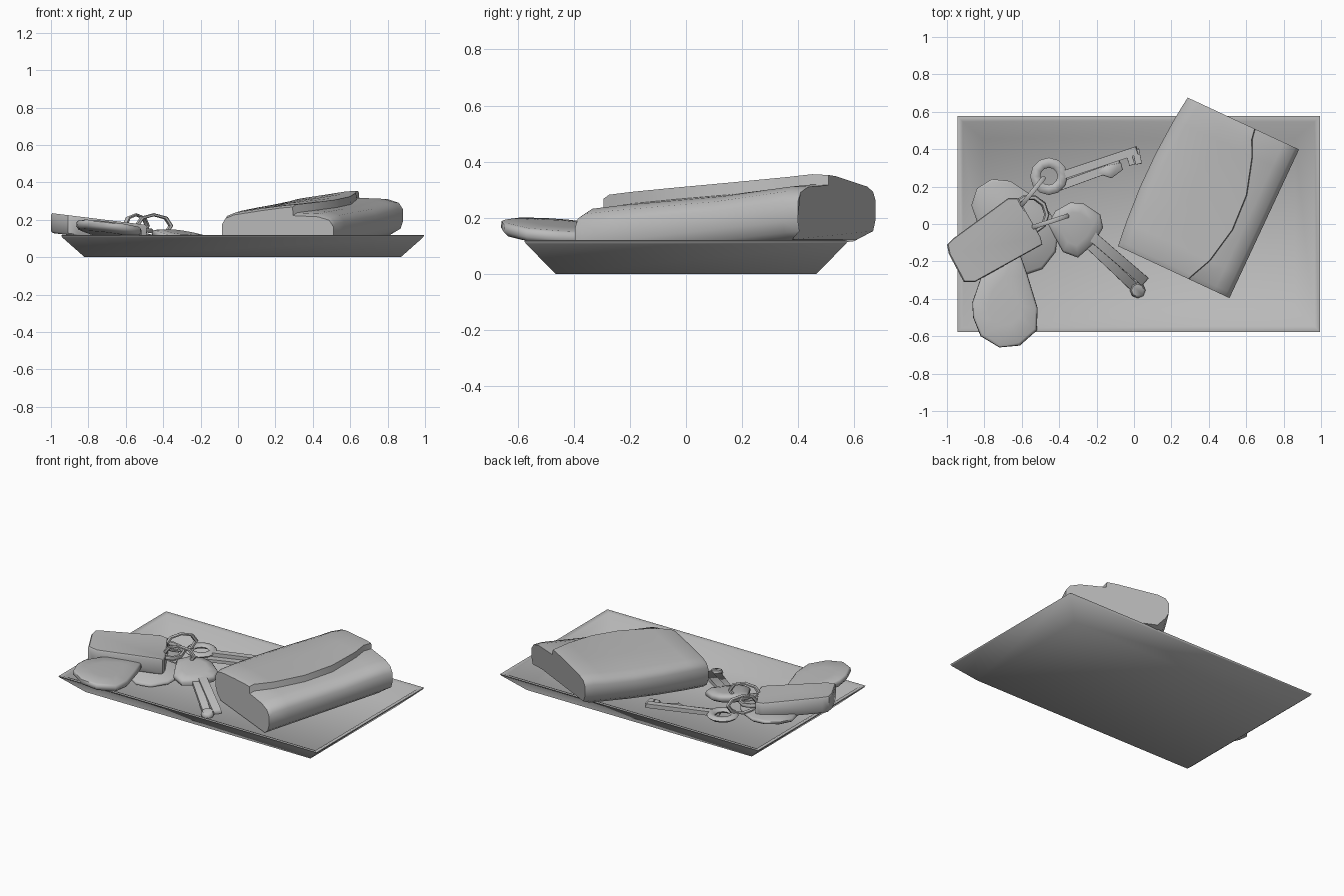
import bpy, bmesh, math
from mathutils import Vector, Matrix

if "Cube" in bpy.data.objects:
    bpy.data.objects.remove(bpy.data.objects["Cube"])

grey = bpy.data.materials.new("plain grey")
grey.diffuse_color = (0.5, 0.5, 0.5, 1)
grey.use_nodes = True
grey.node_tree.nodes["Principled BSDF"].inputs["Base Color"].default_value = grey.diffuse_color


def finish(name, bm, angle=40):
    bmesh.ops.recalc_face_normals(bm, faces=bm.faces)
    me = bpy.data.meshes.new(name)
    bm.to_mesh(me)
    bm.free()
    me.materials.append(grey)
    ob = bpy.data.objects.new(name, me)
    bpy.context.collection.objects.link(ob)
    bpy.ops.object.select_all(action='DESELECT')
    ob.select_set(True)
    bpy.context.view_layer.objects.active = ob
    bpy.ops.object.shade_smooth_by_angle(angle=math.radians(angle))
    return ob


def loft(name, rings, angle=40):
    """Skin a list of equal-length closed rings and cap both ends."""
    bm = bmesh.new()
    vs = [[bm.verts.new(p) for p in r] for r in rings]
    n = len(vs[0])
    for a, b in zip(vs, vs[1:]):
        for i in range(n):
            bm.faces.new((a[i], a[(i + 1) % n], b[(i + 1) % n], b[i]))
    bm.faces.new(vs[0])
    bm.faces.new(vs[-1])
    return finish(name, bm, angle)


def slab(name, outline, levels, tilt=lambda x, y: 0, angle=60):
    """Flat outline lofted through (z, scale) levels, lifted by a tilt rule."""
    cx = sum(p[0] for p in outline) / len(outline)
    cy = sum(p[1] for p in outline) / len(outline)
    rings = []
    for z, s in levels:
        pts = [(cx + (x - cx) * s, cy + (y - cy) * s) for x, y in outline]
        rings.append([(x, y, z + tilt(x, y)) for x, y in pts])
    return loft(name, rings, angle)


def bar(name, a, b, width, z0, z1, tilt=lambda x, y: 0):
    """Straight chamfered shaft between two points."""
    a, b = Vector(a), Vector(b)
    d = (b - a).normalized()
    n = Vector((-d.y, d.x)) * width / 2
    out = [a - n, a + n, b + n, b - n]
    return slab(name, [tuple(p) for p in out],
                [(z0, 1), ((z0 + z1) / 2, 1), (z1, 0.97)], tilt)


def ring(name, centre, r, thick, rot, scale=(1, 1, 1), seg=10):
    bpy.ops.mesh.primitive_torus_add(major_segments=seg, minor_segments=6,
                                     major_radius=r, minor_radius=thick)
    ob = bpy.context.object
    ob.name = name
    ob.data.transform(Matrix.Translation(centre) @ rot @ Matrix.Diagonal((*scale, 1)))
    ob.data.materials.append(grey)
    bpy.ops.object.shade_smooth_by_angle(angle=math.radians(60))
    return ob


def circle(cx, cy, r, n=12):
    return [(cx + r * math.cos(2 * math.pi * i / n),
             cy + r * math.sin(2 * math.pi * i / n)) for i in range(n)]


# Tray: flared outer sides, narrow rounded rim, sloping inner walls, low floor
def rect(hx, hy, z):
    return [(0.025 + sx * hx, sy * hy, z)
            for sx, sy in ((-1, -1), (1, -1), (1, 1), (-1, 1))]


loft("tray", [rect(0.845, 0.465, 0.0), rect(0.965, 0.57, 0.106),
              rect(0.97, 0.577, 0.117), rect(0.96, 0.567, 0.12),
              rect(0.94, 0.547, 0.112), rect(0.835, 0.455, 0.022)], 70)

# Wallet: cross-section lofted along its length, nose down in the tray,
# tail resting on the rim, with an overlapping flap
U, V = Vector((0.906, -0.422)), Vector((0.424, 0.906))
# length position, flap edge, left top height, flap height, body height
stations = [(-0.437, 0.09, 0.212, 0.268, 0.222),
            (-0.41, 0.10, 0.225, 0.282, 0.238),
            (-0.30, 0.15, 0.235, 0.292, 0.25),
            (-0.10, 0.19, 0.25, 0.308, 0.266),
            (0.10, 0.18, 0.265, 0.325, 0.282),
            (0.30, 0.12, 0.285, 0.345, 0.308),
            (0.38, 0.08, 0.297, 0.355, 0.318),
            (0.44, 0.07, 0.297, 0.352, 0.316)]
rings = []
for k, (v, e, zl, zf, zb) in enumerate(stations):
    bulge = 0.03 * (1 - (v / 0.44) ** 2)
    L, R = -0.325 - bulge, 0.332
    b = 0.032 + (v + 0.437) * 0.103
    sec = [(L + 0.06, b), (L + 0.02, b + 0.03), (L, b + 0.07), (L, zl - 0.035),
           (L + 0.02, zl - 0.005), (L + 0.07, zl + 0.014), (-0.10, (zl + zf) / 2 + 0.008),
           (e - 0.06, zf - 0.004), (e, zf), (e + 0.004, zb), (R - 0.09, zb - 0.006),
           (R - 0.025, zb - 0.025), (R, zb - 0.06), (R, b + 0.07), (R - 0.015, b + 0.03),
           (R - 0.05, b)]
    last = k == len(stations) - 1
    row = []
    for u, z in sec:
        tuck = 0.045 if last and z < b + 0.02 else 0
        row.append((*(Vector((0.395, 0.14)) + U * u + V * (v - tuck)), z))
    rings.append(row)
loft("wallet", rings, 50)

# Key fob: thick block resting on the rim at its raised outer end
slab("fob", [(-1.0, -0.11), (-0.97, -0.08), (-0.67, 0.14), (-0.62, 0.14),
             (-0.50, -0.07), (-0.49, -0.11), (-0.85, -0.31), (-0.91, -0.31), (-0.99, -0.16)],
     [(0.068, 0.95), (0.078, 1), (0.165, 1), (0.174, 0.97)],
     lambda x, y: 0.062 * max(0, min(1, (-x - 0.5) / 0.5)), 45)

# Leaf-shaped pendant: pillowed and propped up on the tray edge
slab("pendant", [(-0.62, -0.13), (-0.70, -0.15), (-0.82, -0.29), (-0.865, -0.42),
                 (-0.86, -0.50), (-0.82, -0.60), (-0.72, -0.66), (-0.61, -0.65),
                 (-0.52, -0.57), (-0.515, -0.45), (-0.57, -0.27)],
     [(0.118, 0.75), (0.127, 0.93), (0.143, 1), (0.166, 0.99), (0.173, 0.93), (0.178, 0.5)],
     lambda x, y: -0.13 * (x + 0.68) - 0.08 * (y + 0.45))

# Oval tag under the fob, leaning from the floor up to the tray wall
slab("oval_tag", [(-0.87, 0.10), (-0.84, 0.19), (-0.76, 0.24), (-0.66, 0.23),
                  (-0.55, 0.155), (-0.45, 0.06), (-0.40, -0.02), (-0.42, -0.15),
                  (-0.49, -0.24), (-0.58, -0.27), (-0.69, -0.22), (-0.81, -0.07)],
     [(0.068, 0.95), (0.076, 1), (0.088, 1), (0.096, 0.95)],
     lambda x, y: 0.16 * (-0.64 * (x + 0.63) + 0.77 * (y + 0.02)))

# Linked key rings
ring("main_ring", (-0.56, 0.05, 0.155), 0.095, 0.014, Matrix.Rotation(0.15, 4, 'Y'))
for nm, a, b in (("upper_link", (-0.61, 0.09), (-0.48, 0.25)),
                 ("lower_link", (-0.55, -0.02), (-0.35, 0.045))):
    a, b = Vector(a), Vector(b)
    ang = math.atan2(b.y - a.y, b.x - a.x)
    m = (a + b) / 2
    ring(nm, (m.x, m.y, 0.168), 0.095, 0.014,
         Matrix.Rotation(ang, 4, 'Z') @ Matrix.Rotation(math.pi / 2, 4, 'X'),
         (1, 0.62, 1), 8)

# Bow-headed key: ring head, shaft, bit teeth
ring("bow_key_head", (-0.455, 0.255, 0.106), 0.073, 0.027, Matrix.Identity(4),
     (1, 1, 0.6), 12)
bar("bow_key_shaft", (-0.40, 0.255), (0.02, 0.395), 0.045, 0.09, 0.117)
bar("bow_key_tooth_outer", (0.01, 0.40), (0.025, 0.32), 0.035, 0.092, 0.112)
bar("bow_key_tooth_inner", (-0.03, 0.38), (-0.01, 0.315), 0.03, 0.092, 0.112)

# Small key partly under the bow-headed key
bar("small_key_shaft", (-0.40, 0.20), (-0.07, 0.32), 0.045, 0.075, 0.095)
slab("small_key_tip", [(-0.20, 0.27), (-0.12, 0.245), (-0.06, 0.29), (-0.07, 0.33),
                       (-0.16, 0.31)], [(0.075, 1), (0.091, 1), (0.096, 0.9)])


# Padded-head key with twin shafts, sloping down to the tray floor
def dip(x, y):
    return -0.165 * (0.71 * (x + 0.32) - 0.71 * (y + 0.02))


slab("padded_key_head", [(-0.46, 0.00), (-0.42, 0.07), (-0.34, 0.115), (-0.27, 0.11),
                         (-0.18, 0.05), (-0.165, -0.02), (-0.22, -0.11), (-0.30, -0.18),
                         (-0.38, -0.15), (-0.43, -0.06)],
     [(0.082, 0.85), (0.092, 0.98), (0.115, 1), (0.128, 0.93), (0.136, 0.6)], dip)
bar("padded_key_shaft", (-0.23, -0.06), (0.06, -0.31), 0.055, 0.105, 0.13, dip)
bar("padded_key_lower_shaft", (-0.26, -0.09), (0.01, -0.345), 0.05, 0.095, 0.118, dip)
slab("padded_key_tip", circle(0.02, -0.355, 0.042, 8),
     [(0.10, 0.9), (0.115, 1), (0.132, 0.8)], dip)
